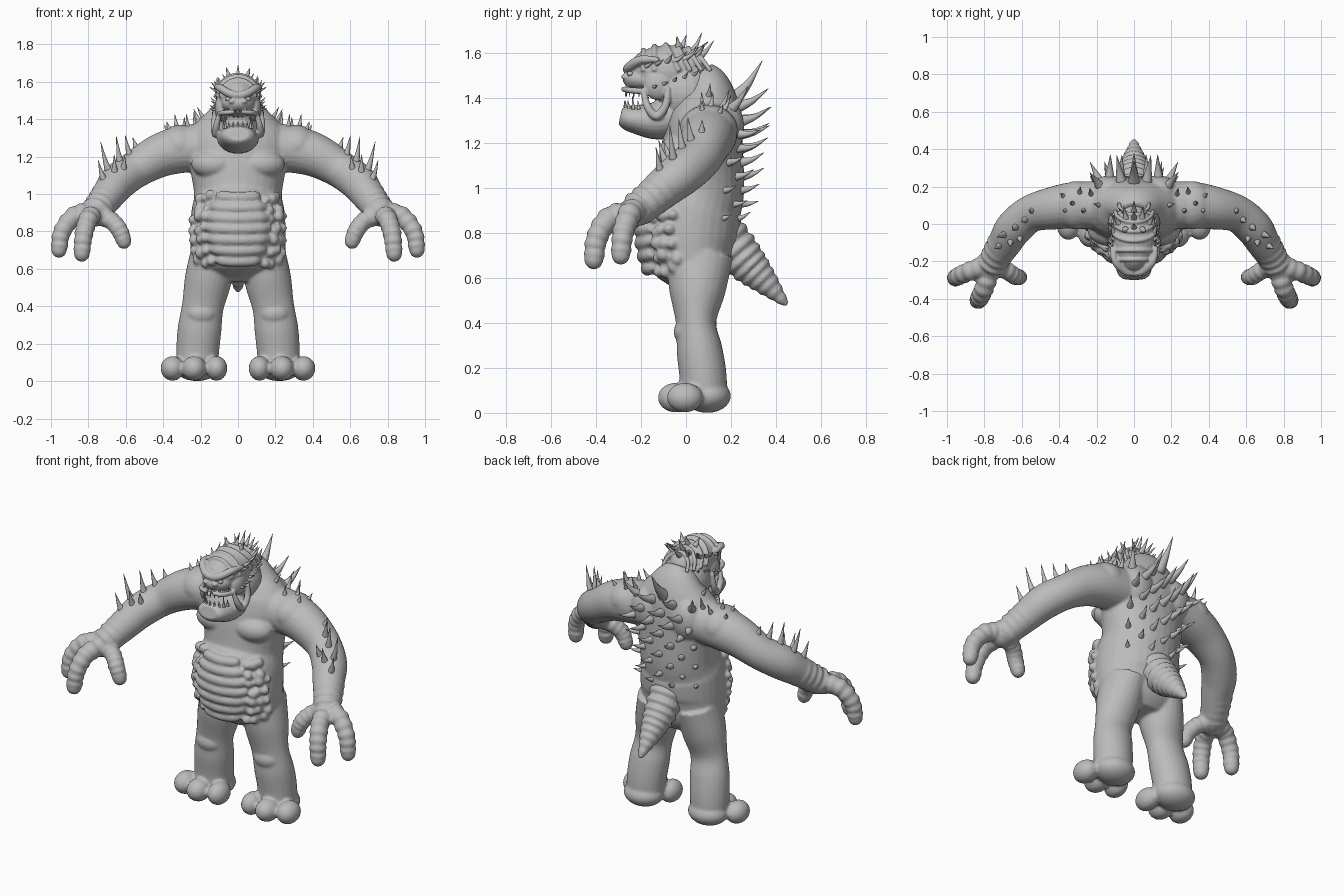
import bpy, bmesh, math, random
from mathutils import Vector, Matrix
from mathutils.bvhtree import BVHTree

random.seed(4)
if "Cube" in bpy.data.objects:
    bpy.data.objects.remove(bpy.data.objects["Cube"])

grey = bpy.data.materials.new("stone_grey")
grey.use_nodes = True
COLOUR = (0.5, 0.5, 0.5, 1)
grey.diffuse_color = COLOUR
grey.node_tree.nodes["Principled BSDF"].inputs["Base Color"].default_value = COLOUR
SIDES = (1, -1)


def spline(pts, steps):
    """Catmull-Rom through points of any dimension."""
    p = [Vector(q) for q in pts]
    p = [p[0] * 2 - p[1]] + p + [p[-1] * 2 - p[-2]]
    out = []
    for a, b, c, d in zip(p, p[1:], p[2:], p[3:]):
        for k in range(steps):
            t = k / steps
            out.append((b * 2 + (c - a) * t + (a * 2 - b * 5 + c * 4 - d) * t**2
                        + (b * 3 - a - c * 3 + d) * t**3) * 0.5)
    return out + [p[-2]]


def loft(bm, pts, sides=20, steps=6, rings=0, depth=0.12):
    """Closed tube through (x, y, z, radius[, second radius]), optionally ridged."""
    path = spline([tuple(p) + (p[3],) if len(p) == 4 else p for p in pts], steps)
    pos = [Vector(p[:3]) for p in path]
    last, u, prev = len(pos) - 1, None, None
    for i, p in enumerate(path):
        t = (pos[min(i + 1, last)] - pos[max(i - 1, 0)]).normalized()
        if u is None:
            u = Vector((1, 0, 0)) if abs(t.x) < 0.75 else Vector((0, 1, 0))
        u = (u - t * u.dot(t)).normalized()
        v = t.cross(u)
        k = 1 + depth * (abs(math.sin(math.pi * rings * i / last)) - 0.5) if rings else 1
        ring = []
        for j in range(sides):
            a = math.tau * j / sides
            ring.append(bm.verts.new(pos[i] + (u * math.cos(a) * p[3] + v * math.sin(a) * p[4]) * k))
        if prev:
            for j in range(sides):
                n = (j + 1) % sides
                bm.faces.new((prev[j], prev[n], ring[n], ring[j]))
        else:
            bm.faces.new(ring[::-1])
        prev = ring
    bm.faces.new(prev)


def ball(bm, centre, radii):
    m = Matrix.Translation(centre) @ Matrix.Diagonal((*radii, 1))
    bmesh.ops.create_uvsphere(bm, u_segments=24, v_segments=14, radius=1, matrix=m)


def flip(pts, s):
    return [(s * p[0], *p[1:]) for p in pts]


def spike(bm, base, tip, r, bend=Vector((0, 0, 0))):
    mid = (base + tip) / 2 - bend
    loft(bm, [(*base, r), (*mid, r * 0.5), (*tip, 0.001)], 10, 4)


def finish(name, bm, voxel=0, smooth=3):
    bmesh.ops.recalc_face_normals(bm, faces=bm.faces[:])
    for f in bm.faces:
        f.smooth = True
    me = bpy.data.meshes.new(name)
    bm.to_mesh(me)
    bm.free()
    me.materials.append(grey)
    ob = bpy.data.objects.new(name, me)
    bpy.context.scene.collection.objects.link(ob)
    if voxel:
        mod = ob.modifiers.new("fuse", "REMESH")
        mod.mode, mod.voxel_size, mod.use_smooth_shade = "VOXEL", voxel, True
        mod = ob.modifiers.new("soften", "SMOOTH")
        mod.factor, mod.iterations = 0.5, smooth
    return ob


def surface(ob):
    bpy.context.view_layer.update()
    return BVHTree.FromObject(ob, bpy.context.evaluated_depsgraph_get())


def grow(bm, tree, start, ray, length, r, lift):
    """Grow a spike where the ray meets the skin, leaning towards lift."""
    hit, normal, _, _ = tree.ray_cast(Vector(start), Vector(ray))
    if hit:
        tip = hit + (normal + Vector(lift)).normalized() * length
        spike(bm, hit - normal * 0.015, tip, r, Vector((0, 0, length * 0.08)))


# Body: torso, limbs and belly fused into one skin
bm = bmesh.new()
loft(bm, [(0, .06, .54, .15, .09), (0, .05, .62, .24, .16), (0, .02, .75, .255, .215),
          (0, .03, .9, .25, .22), (0, .06, 1.0, .235, .2), (0, .07, 1.15, .26, .185),
          (0, .08, 1.27, .28, .17), (0, .09, 1.36, .24, .15), (0, .08, 1.44, .16, .12),
          (0, .04, 1.5, .09, .09)], 32)


def belly(x, z):
    return .03 - .235 * math.sqrt(max(0.02, 1 - (x / .265)**2 - ((z - .82) / .35)**2))


for i in range(7):
    z = .64 + .057 * i
    w = .17 - .006 * (i - 3)**2
    row = [(w * k / 4, belly(w * k / 4, z), z + .01 * (k / 4)**2, .03 if abs(k) < 4 else .018)
           for k in range(-4, 5)]
    loft(bm, row, 14, 3)
    for s in SIDES:
        for x in (.185, .215, .24):
            xx, zz = x - .004 * (i - 3)**2 + random.uniform(-.01, .01), z + random.uniform(-.015, .015)
            r = random.uniform(.022, .032)
            ball(bm, (s * xx, belly(xx, zz), zz), (r, r, r))

for s in SIDES:
    # Chest, shoulder and arm
    ball(bm, (s * .12, -.03, 1.16), (.13, .09, .08))
    ball(bm, (s * .31, .10, 1.26), (.12, .13, .11))
    ball(bm, (s * .13, .17, 1.27), (.11, .09, .13))
    loft(bm, flip([(.2, .1, 1.25, .13), (.32, .1, 1.235, .125), (.43, .085, 1.2, .115),
                   (.55, .055, 1.13, .1), (.64, -.02, 1.065, .1), (.69, -.1, 1.0, .09),
                   (.74, -.18, .93, .078), (.77, -.23, .89, .07)], s), 24)
    ball(bm, (s * .77, -.235, .89), (.075, .065, .065))
    # Wrist folds
    for k in range(4):
        c = Vector((.705 + k * .018, -.115 - k * .032, .985 - k * .025))
        d = Vector((.006, -.01, -.008))
        loft(bm, flip([(*(c - d), .08 - .002 * k), (*c, .089 - .002 * k), (*(c + d), .08 - .002 * k)], s), 20, 3)
    # Three ringed fingers
    for finger in ([(.77, -.22, .9, .055), (.87, -.25, .885, .05), (.94, -.28, .8, .046), (.957, -.29, .705, .042)],
                   [(.77, -.24, .89, .055), (.8, -.34, .865, .05), (.825, -.395, .78, .047), (.835, -.41, .685, .043)],
                   [(.75, -.22, .89, .055), (.68, -.25, .86, .046), (.635, -.28, .81, .044), (.61, -.285, .75, .04)]):
        loft(bm, flip(finger, s), 20, 12, 7, .2)
        x, y, z, r = finger[-1]
        ball(bm, (s * x, y, z), (r, r, r * 1.1))
    # Leg, heel and toes
    loft(bm, flip([(.13, .06, .7, .12, .15), (.16, .05, .54, .125, .125), (.188, .045, .4, .112, .09),
                   (.205, .06, .28, .117, .102), (.215, .075, .17, .115, .105),
                   (.22, .08, .05, .11, .105)], s), 24)
    ball(bm, (s * .22, .095, .075), (.12, .105, .075))
    ball(bm, (s * .195, .0, .36), (.08, .055, .06))
    for x, y, r in ((.115, -.02, .058), (.235, -.045, .066), (.35, -.005, .064)):
        ball(bm, (s * x, y, .068), (r, .08, .066))
body = finish("body", bm, .009)
skin = surface(body)

# Tail with rings
bm = bmesh.new()
loft(bm, [(0, .13, .84, .1), (0, .25, .69, .09), (0, .345, .59, .06), (0, .44, .49, .018)], 24, 18, 10, .22)
ball(bm, (0, .44, .49), (.016, .016, .016))
tail = finish("tail", bm, .008, 2)

# Head: skull, muzzle, brow, jaw and folds
bm = bmesh.new()
ball(bm, (0, -.08, 1.52), (.118, .18, .115))
ball(bm, (0, -.19, 1.485), (.088, .092, .055))
ball(bm, (0, .0, 1.42), (.14, .14, .15))
loft(bm, [(0, -.03, 1.33, .11, .1), (0, -.13, 1.3, .112, .085), (0, -.22, 1.305, .1, .065),
          (0, -.27, 1.315, .085, .052), (0, -.292, 1.32, .06, .036)], 24)
for s in SIDES:
    ball(bm, (s * .085, -.12, 1.46), (.04, .07, .07))
    ball(bm, (s * .032, -.27, 1.495), (.018, .018, .014))
    loft(bm, flip([(.0, -.262, 1.525, .02), (.05, -.25, 1.54, .022), (.1, -.2, 1.57, .02),
                   (.118, -.12, 1.57, .012)], s), 12)
    loft(bm, flip([(.1, -.19, 1.43, .012), (.117, -.17, 1.36, .018), (.12, -.13, 1.32, .02),
                   (.128, -.09, 1.37, .018), (.122, -.08, 1.45, .012)], s), 12)
    loft(bm, flip([(.02, -.28, 1.44, .012), (.075, -.25, 1.435, .014), (.1, -.18, 1.43, .014)], s), 12)
# Folds over the crown
for y in (-.19, -.14, -.09, -.04, .01, .05):
    k = math.sqrt(1 - ((y + .08) / .18)**2)
    loft(bm, [(.118 * k * math.sin(a), y + .06 * (1 - math.cos(a)) * (y > -.1), 1.52 + .118 * k * math.cos(a), .011)
              for a in [math.radians(d) for d in range(-90, 91, 30)]], 10)
head = finish("head", bm, .0055, 2)
scalp = surface(head)

bm = bmesh.new()
for s in SIDES:
    ball(bm, (s * .052, -.248, 1.508), (.017, .014, .012))
finish("eyes", bm)

# Teeth along both jaws, with larger canines
bm = bmesh.new()
for i in range(-4, 5):
    a = math.radians(i * 19)
    x, y = .08 * math.sin(a), -.19 - .08 * math.cos(a)
    big = .02 if abs(i) == 3 else 0
    spike(bm, Vector((x, y, 1.35)), Vector((x, y - .005, 1.39 + big)), .009)
    spike(bm, Vector((x * .95, y + .005, 1.45)), Vector((x * .95, y, 1.405 - big / 2)), .008)
finish("teeth", bm)

# Head spikes: brow-to-nape rows and the rear crest
bm = bmesh.new()
for s in SIDES:
    for i in range(6):
        y = -.18 + .045 * i
        grow(bm, scalp, (s, y, 1.54 + .01 * i), (-s, 0, 0), .05 + .005 * i, .015, (0, .9, .7))
        grow(bm, scalp, (s, y + .03, 1.45 + .014 * i), (-s, 0, 0), .042, .012, (0, .9, .3))
    for x, y, length in ((.045, .03, .085), (.085, .0, .07), (.05, -.04, .045)):
        grow(bm, scalp, (s * x, y, 2), (0, 0, -1), length, .019, (0, .6, .6))
for y, length in ((-.02, .06), (.03, .09), (.065, .09)):
    grow(bm, scalp, (0, y, 2), (0, 0, -1), length, .02, (0, .3, .6))
finish("head_spikes", bm)

# Back spines in staggered rows that shrink downwards
bm = bmesh.new()
grow(bm, skin, (0, 1, 1.4), (0, -1, 0), .2, .036, (0, 0, 1.1))
for i in range(9):
    z = 1.36 - .062 * i
    length = .16 - .0125 * i
    for x in ((.07, .19) if i % 2 == 0 else (0, .13)):
        for s in SIDES if x else (1,):
            size = length * (1 - 1.9 * max(0, x - .07))
            grow(bm, skin, (s * x, 1, z), (0, -1, 0), size, .012 + size * .12, (0, .2, .5))
finish("back_spines", bm)

# Shoulder and forearm spikes
bm = bmesh.new()
for s in SIDES:
    for x, y, length in ((.19, .1, .06), (.23, .16, .085), (.27, .07, .06), (.29, .17, .07), (.33, .11, .06),
                         (.37, .07, .04), (.38, .15, .04)):
        grow(bm, skin, (s * x, y, 2), (0, 0, -1), length, .017, (0, .2, .6))
finish("shoulder_spikes", bm)
bm = bmesh.new()
for s in SIDES:
    for x, y, length in ((.7, -.06, .15), (.635, -.02, .13), (.585, .02, .1), (.66, -.1, .09),
                         (.725, -.12, .1), (.61, -.08, .07), (.55, .07, .05)):
        grow(bm, skin, (s * x, y, 2), (0, 0, -1), length, .021, (0, .1, 1.6))
finish("forearm_spikes", bm)
